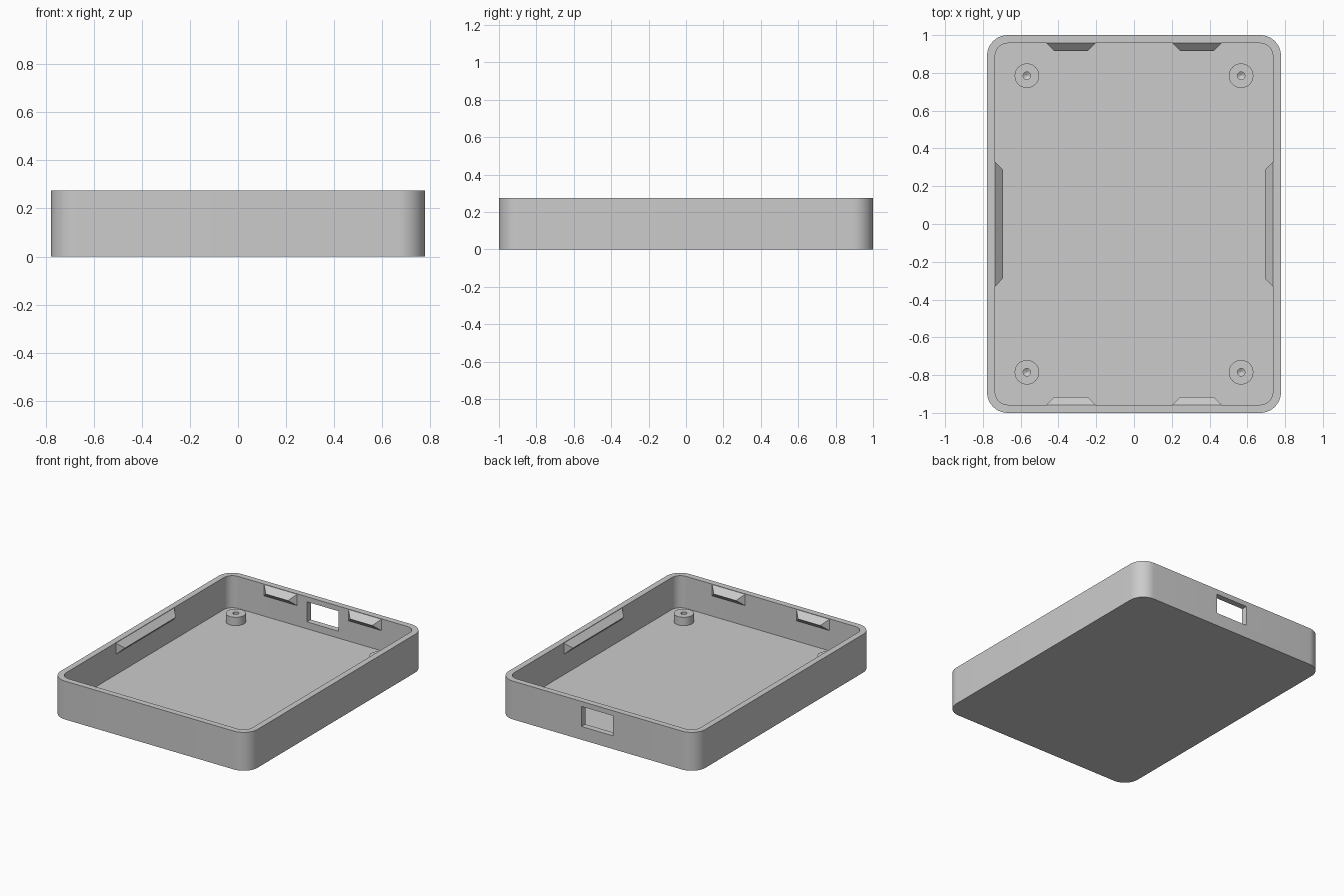
import bpy, bmesh, math
from mathutils import Matrix, Vector

cube = bpy.data.objects.get("Cube")
if cube:
    bpy.data.objects.remove(cube, do_unlink=True)

HALF_X, HALF_Y, HEIGHT = 0.778, 1.0, 0.274
WALL, FLOOR, RADIUS = 0.043, 0.045, 0.11

grey = bpy.data.materials.new("light grey plastic")
grey.use_nodes = True
colour = (0.6, 0.6, 0.6, 1)
grey.diffuse_color = colour
grey.node_tree.nodes["Principled BSDF"].inputs["Base Color"].default_value = colour


def finish(bm, name, smooth=True):
    bmesh.ops.recalc_face_normals(bm, faces=bm.faces)
    mesh = bpy.data.meshes.new(name)
    bm.to_mesh(mesh)
    bm.free()
    mesh.materials.append(grey)
    obj = bpy.data.objects.new(name, mesh)
    bpy.context.collection.objects.link(obj)
    if smooth:
        shade(obj)
    return obj


def activate(obj):
    bpy.ops.object.select_all(action="DESELECT")
    obj.select_set(True)
    bpy.context.view_layer.objects.active = obj


def shade(obj):
    activate(obj)
    bpy.ops.object.shade_smooth_by_angle(angle=math.radians(30))


def loft(rings):
    """Join equal-length rings of points in order and cap both ends."""
    bm = bmesh.new()
    loops = [[bm.verts.new(p) for p in ring] for ring in rings]
    n = len(loops[0])
    for a, b in zip(loops, loops[1:]):
        for i in range(n):
            j = (i + 1) % n
            bm.faces.new((a[i], a[j], b[j], b[i]))
    bm.faces.new(loops[0])
    bm.faces.new(loops[-1])
    return bm


def rounded_rect(inset, z, steps=12):
    r = RADIUS - inset
    points = []
    for q, (sx, sy) in enumerate(((1, 1), (-1, 1), (-1, -1), (1, -1))):
        for k in range(steps + 1):
            a = (q + k / steps) * math.pi / 2
            points.append((sx * (HALF_X - RADIUS) + r * math.cos(a),
                           sy * (HALF_Y - RADIUS) + r * math.sin(a), z))
    return points


def circle(x, y, r, z, n=32):
    return [(x + r * math.cos(math.tau * i / n),
             y + r * math.sin(math.tau * i / n), z) for i in range(n)]


# Open tray with rounded corners
tray = finish(loft([rounded_rect(0, 0), rounded_rect(0, HEIGHT),
                    rounded_rect(WALL, HEIGHT), rounded_rect(WALL, FLOOR)]),
              "tray", smooth=False)

# Rectangular port cut through the back wall
bm = bmesh.new()
bmesh.ops.create_cube(bm, size=1, matrix=Matrix.Translation((0, HALF_Y, 0.166))
                      @ Matrix.Diagonal((0.25, 0.2, 0.143, 1)))
cutter = finish(bm, "port_cutter", smooth=False)
cutter.hide_render = True
cut = tray.modifiers.new("port", "BOOLEAN")
cut.operation, cut.solver, cut.object = "DIFFERENCE", "EXACT", cutter
activate(tray)
bpy.ops.object.modifier_apply(modifier=cut.name)
bpy.data.objects.remove(cutter, do_unlink=True)
shade(tray)

# Screw posts with blind, cone-ended holes
for x, side in ((-0.567, "right"), (0.567, "left")):
    for y, end in ((-0.785, "front"), (0.785, "back")):
        profile = ((0.065, FLOOR - 0.01), (0.065, 0.105), (0.02, 0.105),
                   (0.02, 0.06), (0.003, 0.05))
        finish(loft([circle(x, y, r, z) for r, z in profile]),
               f"screw_post_{end}_{side}")


def clip(name, centre, half_length, angle):
    """Snap ridge along local x, projecting toward local -y."""
    depth, low, high = 0.042, 0.19, 0.271
    points = [(s * half_length, y, z) for s in (-1, 1)
              for y in (0, 0.01) for z in (low, high)]
    points += [(s * (half_length - depth), -depth, (low + high) / 2)
               for s in (-1, 1)]
    place = Matrix.Translation(centre) @ Matrix.Rotation(angle, 4, "Z")
    bm = bmesh.new()
    verts = [bm.verts.new(place @ Vector(p)) for p in points]
    bmesh.ops.convex_hull(bm, input=verts)
    bmesh.ops.dissolve_limit(bm, angle_limit=0.01, verts=bm.verts, edges=bm.edges)
    finish(bm, name, smooth=False)


# Snap ridges: two on each short wall, one on each long wall
inner_x, inner_y = HALF_X - WALL, HALF_Y - WALL
for x, side in ((-0.333, "right"), (0.333, "left")):
    clip(f"clip_back_{side}", (x, inner_y, 0), 0.13, 0)
    clip(f"clip_front_{side}", (x, -inner_y, 0), 0.13, math.pi)
clip("clip_left", (inner_x, 0, 0), 0.33, -math.pi / 2)
clip("clip_right", (-inner_x, 0, 0), 0.33, math.pi / 2)
